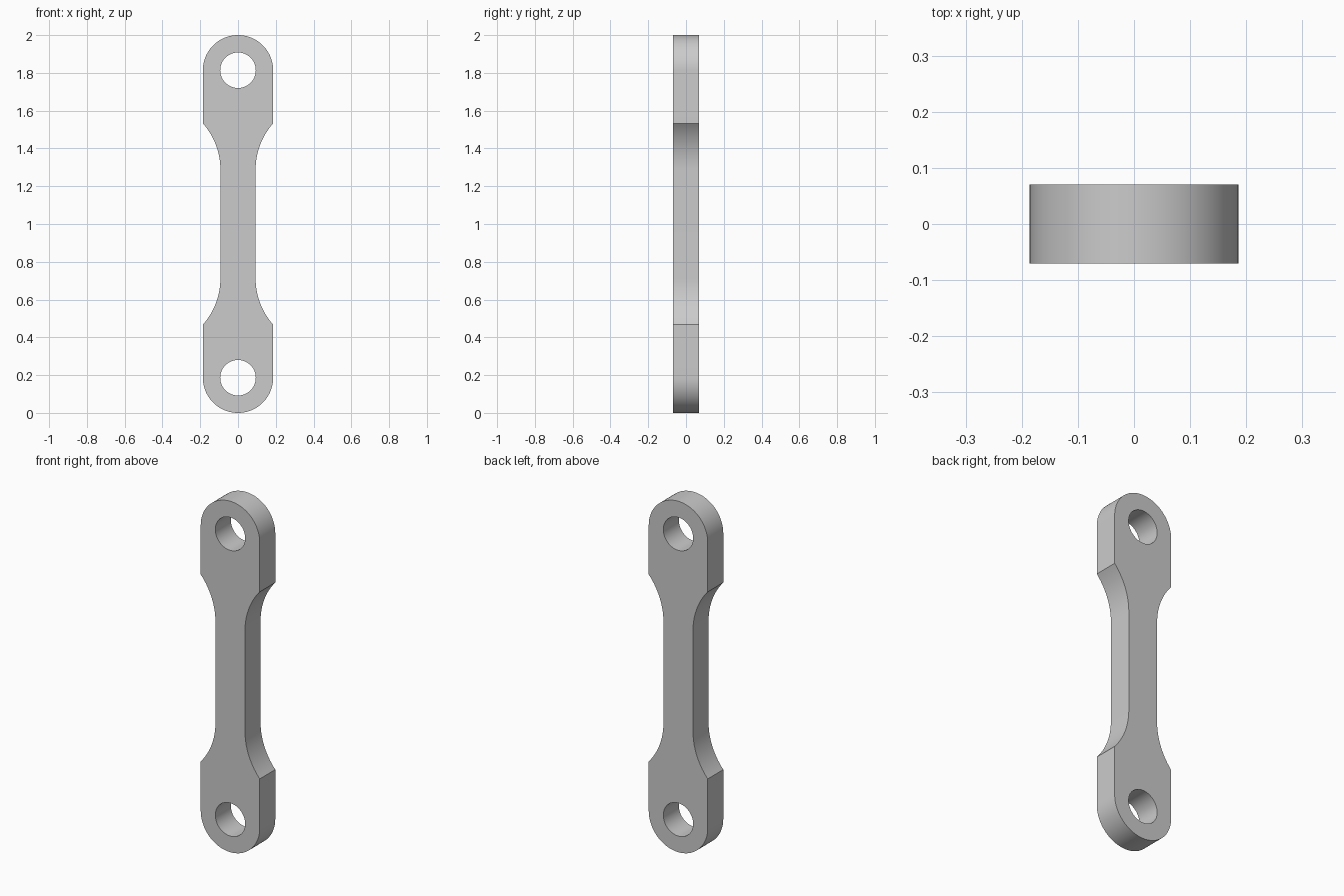
import bpy, bmesh
from math import sin, cos, pi, acos

if "Cube" in bpy.data.objects:
    bpy.data.objects.remove(bpy.data.objects["Cube"])

R = 0.186            # rounded end radius = half width of the ends
NECK = 0.093         # half width of the neck
HOLE = 0.094         # hole radius
FILLET = 2 * R       # concave shoulder radius
HALF_T = 0.07        # half thickness
SHOULDER_Z = 1.533   # where the straight end meets the fillet


def arc(cx, cz, r, a0, a1, n):
    return [(cx + r * cos(a0 + (a1 - a0) * i / n),
             cz + r * sin(a0 + (a1 - a0) * i / n)) for i in range(n + 1)]


# quarter profile: neck fillet, then rounded end up to the top
sweep = acos((NECK + FILLET - R) / FILLET)
fillet_z = SHOULDER_Z - FILLET * sin(sweep)
quarter = arc(NECK + FILLET, fillet_z, FILLET, pi, pi - sweep, 14)
quarter += arc(0, 2 - R, R, 0, pi / 2, 24)

# mirror the quarter to the full outline
right = [(x, 2 - z) for x, z in reversed(quarter)] + quarter
left = [(-x, z) for x, z in reversed(right)]
outline = right + left[1:-1]
holes = [arc(0, z, HOLE, 0, 2 * pi, 64)[:-1] for z in (R, 2 - R)]

# fill the outline with its holes and extrude through the thickness
bm = bmesh.new()
edges = []
for loop in [outline] + holes:
    vs = [bm.verts.new((x, -HALF_T, z)) for x, z in loop]
    edges += [bm.edges.new((a, b)) for a, b in zip(vs, vs[1:] + vs[:1])]
bmesh.ops.triangle_fill(bm, edges=edges, use_beauty=True)
res = bmesh.ops.extrude_face_region(bm, geom=bm.faces[:], use_keep_orig=True)
new_verts = [g for g in res["geom"] if isinstance(g, bmesh.types.BMVert)]
bmesh.ops.translate(bm, verts=new_verts, vec=(0, 2 * HALF_T, 0))
bmesh.ops.recalc_face_normals(bm, faces=bm.faces[:])

mesh = bpy.data.meshes.new("link_bar")
bm.to_mesh(mesh)
bm.free()
bar = bpy.data.objects.new("link_bar", mesh)
bpy.context.collection.objects.link(bar)

# smooth curved walls, crisp edges
bpy.context.view_layer.objects.active = bar
bar.select_set(True)
bpy.ops.object.shade_smooth_by_angle(angle=pi / 6)
